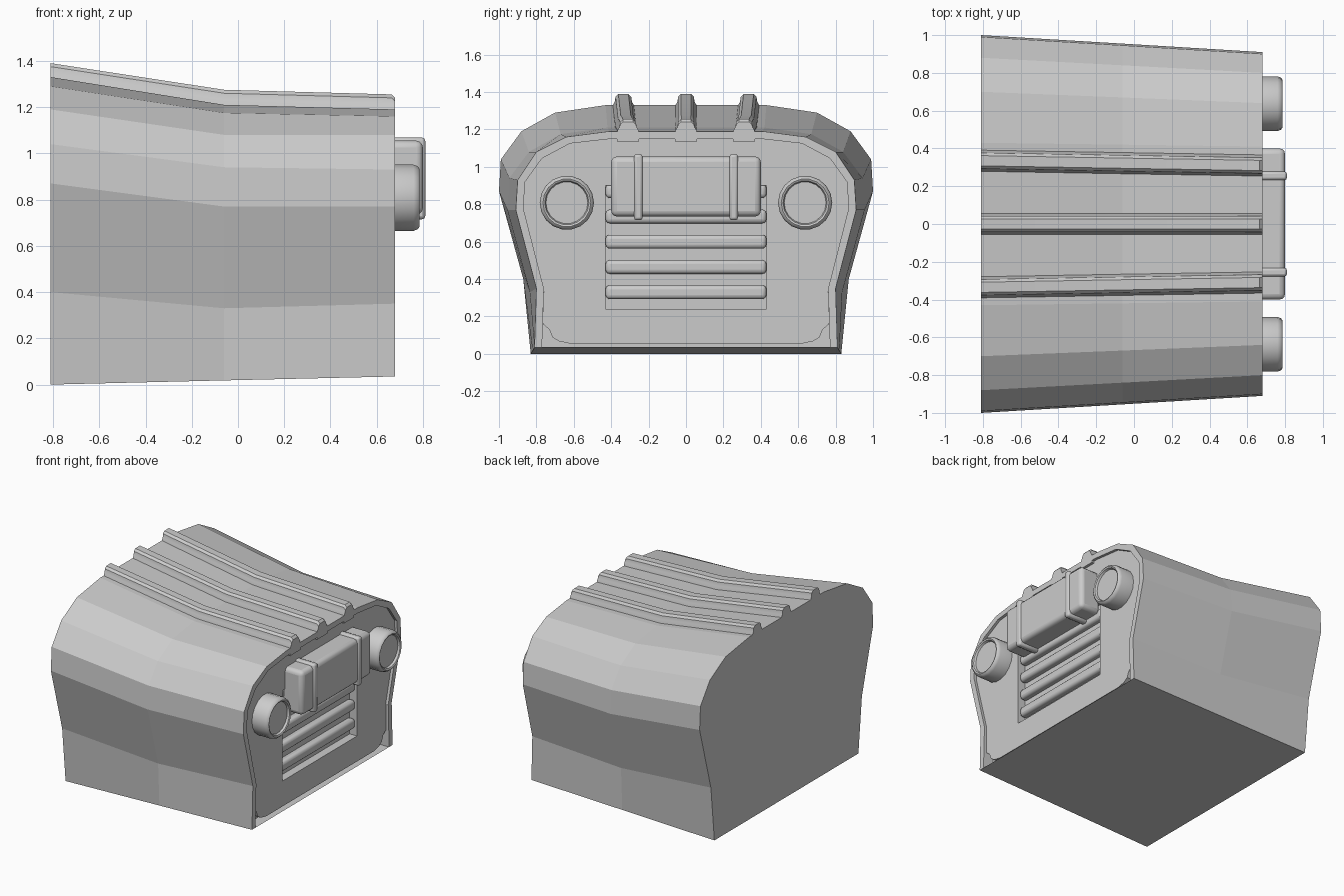
import bpy, bmesh, math
from mathutils import Matrix, Vector

if "Cube" in bpy.data.objects:
    bpy.data.objects.remove(bpy.data.objects["Cube"])


def finish(bm, name, bevel=0, segments=2, smooth=False):
    bmesh.ops.recalc_face_normals(bm, faces=bm.faces)
    me = bpy.data.meshes.new(name)
    bm.to_mesh(me)
    bm.free()
    ob = bpy.data.objects.new(name, me)
    bpy.context.collection.objects.link(ob)
    if bevel:
        m = ob.modifiers.new("bevel", "BEVEL")
        m.width, m.segments, m.limit_method = bevel, segments, "ANGLE"
    if smooth:
        bpy.context.view_layer.objects.active = ob
        ob.select_set(True)
        bpy.ops.object.shade_smooth_by_angle(angle=math.radians(35))
        ob.select_set(False)
    return ob


def loft(sections, name, **kw):
    """Closed rings of (x, y, z) points, bridged in order and capped."""
    bm = bmesh.new()
    rings = [[bm.verts.new(p) for p in s] for s in sections]
    n = len(rings[0])
    for a, b in zip(rings, rings[1:]):
        for i in range(n):
            j = (i + 1) % n
            bm.faces.new((a[i], a[j], b[j], b[i]))
    bm.faces.new(rings[0])
    bm.faces.new(rings[-1][::-1])
    return finish(bm, name, **kw)


def box(name, lo, hi, **kw):
    bm = bmesh.new()
    lo, hi = Vector(lo), Vector(hi)
    mat = Matrix.Translation((lo + hi) / 2) @ Matrix.Diagonal((*(hi - lo), 1))
    bmesh.ops.create_cube(bm, size=1, matrix=mat)
    return finish(bm, name, **kw)


def arch(x, half):
    """Mirror a half profile of (y, z) into a full ring at x."""
    return [(x, y, z) for y, z in half] + [(x, -y, z) for y, z in reversed(half)]


# Hood shell: three body sections, then a thin front rim and a recess
back = [(.83, 0), (.87, .40), (1, .87), (.99, 1.04), (.88, 1.19), (.70, 1.29), (.43, 1.33)]
mid = [(.82, .018), (.835, .33), (.955, .77), (.945, .94), (.84, 1.08), (.67, 1.175), (.42, 1.21)]
front = [(.81, .035), (.80, .35), (.91, .77), (.90, .93), (.80, 1.08), (.64, 1.16), (.41, 1.19)]
inner = [(.77, .035), (.76, .35), (.87, .78), (.86, .92), (.77, 1.045), (.62, 1.125), (.40, 1.15)]
loft([arch(-.81, back), arch(-.06, mid), arch(.68, front), arch(.68, inner), arch(.60, inner)],
     "hood_shell")

# Front panel with rounded lower corners and a rectangular grille opening
outline = [(.62, .055), (.68, .068), (.715, .09), (.73, .13), (.765, .16)] + inner[1:]
panel = loft([arch(.59, outline), arch(.66, outline)], "front_panel")
cutter = box("grille_cutter", (.5, -.43, .24), (.8, .43, .90))
cutter.hide_render = True
cutter.hide_set(True)
cut = panel.modifiers.new("opening", "BOOLEAN")
cut.object, cut.operation, cut.solver = cutter, "DIFFERENCE", "EXACT"

# Grille slats
for i in range(5):
    z = .33 + .135 * i
    box(f"grille_slat_{i + 1}", (.59, -.43, z - .037), (.65, .43, z + .037),
        bevel=.022, segments=3, smooth=True)

# Hood ribs following the bent top
for side, label in ((-1, "right"), (0, "centre"), (1, "left")):
    rings = []
    for x, y, z in ((-.81, .335, 1.33), (-.06, .322, 1.215), (.68, .31, 1.195)):
        c = y * side
        rings.append([(x, c + dy, z + dz) for dy, dz in
                      ((-.058, -.06), (-.056, 0), (-.046, .018), (-.042, .045), (-.027, .06),
                       (.027, .06), (.042, .045), (.046, .018), (.056, 0), (.058, -.06))])
    # Round over the nose
    nose = [(.665, y, z) for x, y, z in rings[2]]
    rings[2:] = [nose, [(.68, y, z - (.015 if z > 1.22 else 0)) for x, y, z in rings[2]]]
    loft(rings, f"hood_rib_{label}", smooth=True)

# Headlights: turned housing with a bezel and a shallow lens
for side, label in ((-1, "right"), (1, "left")):
    prof = [(.145, .62), (.145, .76), (.138, .778), (.128, .785), (.118, .78), (.112, .765)]
    rings = [[(x, side * .637 + r * math.cos(k * math.tau / 18),
               .808 + r * math.sin(k * math.tau / 18)) for k in range(18)] for r, x in prof]
    loft(rings, f"headlight_{label}", smooth=True)

# Bedroll strapped across the grille
box("bedroll", (.63, -.40, .735), (.80, .40, 1.055), bevel=.03, segments=3, smooth=True)
for side, label in ((-1, "right"), (1, "left")):
    box(f"bedroll_strap_{label}", (.64, side * .255 - .023, .715),
        (.81, side * .255 + .023, 1.068), bevel=.014, smooth=True)
